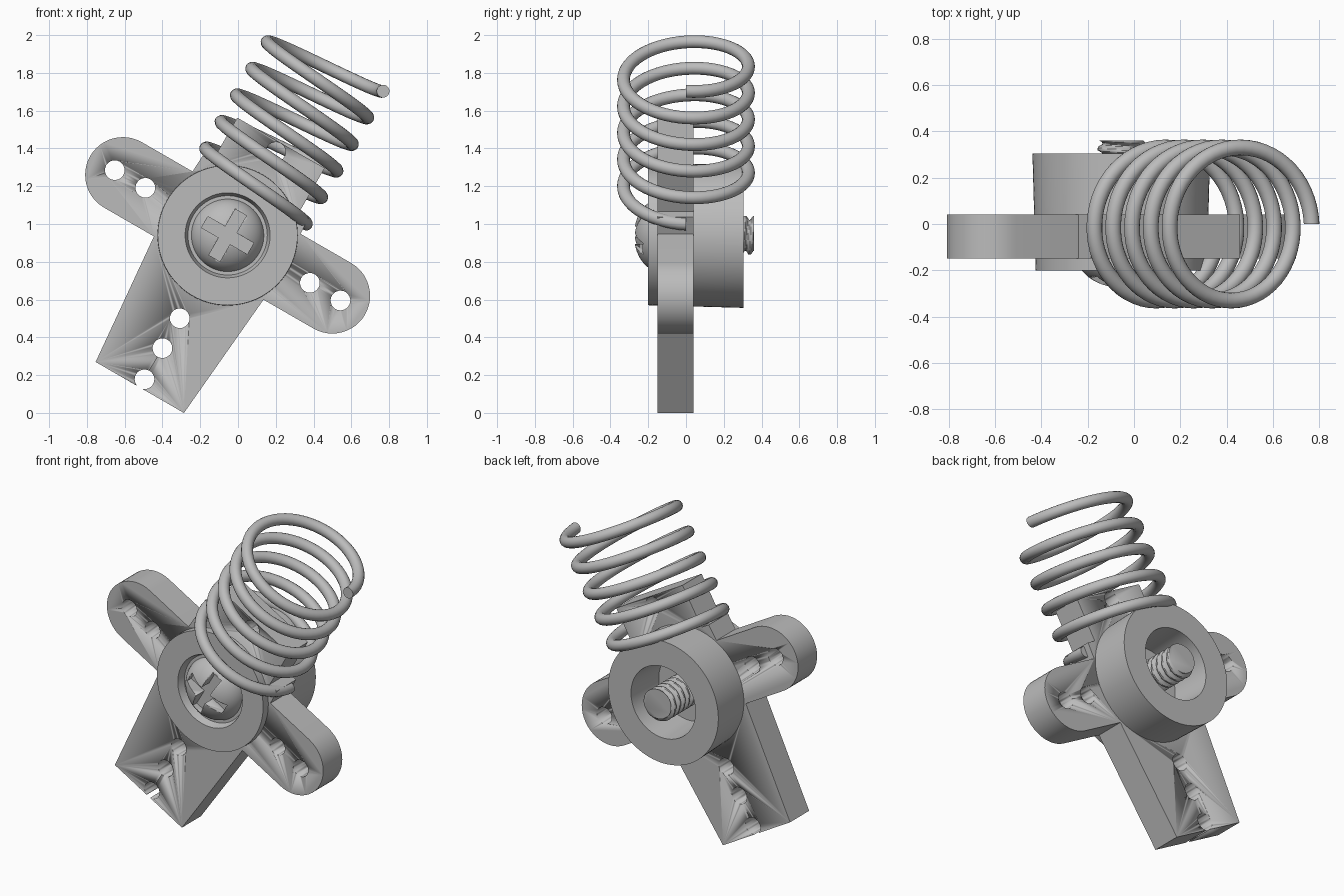
import bpy, bmesh, math
from mathutils import Matrix, Vector

if "Cube" in bpy.data.objects:
    bpy.data.objects.remove(bpy.data.objects["Cube"], do_unlink=True)

GREY = bpy.data.materials.new("plain grey")
GREY.use_nodes = True
GREY.diffuse_color = (0.5, 0.5, 0.5, 1)
GREY.node_tree.nodes["Principled BSDF"].inputs["Base Color"].default_value = (0.5, 0.5, 0.5, 1)

# Everything is built upright around the hub, then leaned over
LEAN = Matrix.Translation((-0.055, 0, 0.94)) @ Matrix.Rotation(math.radians(30), 4, 'Y')


def finish(name, bm, smooth=True):
    bmesh.ops.recalc_face_normals(bm, faces=bm.faces)
    mesh = bpy.data.meshes.new(name)
    bm.to_mesh(mesh)
    bm.free()
    mesh.materials.append(GREY)
    ob = bpy.data.objects.new(name, mesh)
    bpy.context.collection.objects.link(ob)
    ob.matrix_world = LEAN
    if smooth:
        bpy.ops.object.select_all(action='DESELECT')
        ob.select_set(True)
        bpy.context.view_layer.objects.active = ob
        bpy.ops.object.shade_smooth_by_angle(angle=math.radians(35))
    return ob


def lathe(name, profile, steps=72):
    """Spin (radius, y) points about the y axis."""
    bm = bmesh.new()
    verts = [bm.verts.new((r, y, 0)) for r, y in profile]
    edges = [bm.edges.new(pair) for pair in zip(verts, verts[1:])]
    bmesh.ops.spin(bm, geom=verts + edges, cent=(0, 0, 0), axis=(0, 1, 0),
                   angle=math.tau, steps=steps, use_duplicate=False)
    bmesh.ops.remove_doubles(bm, verts=bm.verts, dist=1e-4)
    return finish(name, bm)


def prism(bm, outline, y0, y1):
    """Extrude an (x, z) outline from y0 to y1."""
    face = bm.faces.new([bm.verts.new((x, y0, z)) for x, z in outline])
    ext = bmesh.ops.extrude_face_region(bm, geom=[face])
    moved = [v for v in ext["geom"] if isinstance(v, bmesh.types.BMVert)]
    bmesh.ops.translate(bm, verts=moved, vec=(0, y1 - y0, 0))


def arc(cx, cz, r, start, end, n):
    return [(cx + r * math.cos(start + (end - start) * i / n),
             cz + r * math.sin(start + (end - start) * i / n)) for i in range(n + 1)]


def cut(ob, cutter):
    cutter.hide_render = True
    mod = ob.modifiers.new("cut", 'BOOLEAN')
    mod.object = cutter
    mod.solver = 'EXACT'
    bpy.context.view_layer.update()
    dg = bpy.context.evaluated_depsgraph_get()
    old = ob.data
    ob.data = bpy.data.meshes.new_from_object(ob.evaluated_get(dg))
    ob.modifiers.clear()
    bpy.data.meshes.remove(old)
    bpy.data.objects.remove(cutter, do_unlink=True)


# Four-armed plate with round ends left and right
half = math.pi / 2
outline = arc(0.64, 0, 0.2, -half, half, 24)
outline += [(0.33, 0.2), (0.325, 0.3), (0.267, 0.3), (0.267, 0.565),
            (-0.267, 0.565), (-0.267, 0.3), (-0.325, 0.3), (-0.33, 0.2)]
outline += arc(-0.64, 0, 0.2, half, 3 * half, 24)
outline += [(-0.335, -0.2), (-0.27, -0.93), (0.27, -0.93), (0.335, -0.2)]
bm = bmesh.new()
prism(bm, outline, -0.15, 0.04)
plate = finish("horn_plate", bm)

# Mounting holes
bm = bmesh.new()
holes = [(s * d, 0) for s in (-1, 1) for d in (0.503, 0.69)]
holes += [(0, 0.51), (0, -0.507), (0, -0.69), (0, -0.88)]
for x, z in holes:
    prism(bm, arc(x, z, 0.052, 0, math.tau, 32)[:-1], -0.3, 0.2)
cut(plate, finish("hole_cutter", bm))

# Tapered hub, recessed in front and hollow at the back
lathe("hub", [(0, -0.155), (0.21, -0.155), (0.225, -0.2), (0.37, -0.2),
              (0.384, 0.305), (0.225, 0.305), (0.21, 0.05), (0, 0.05)], 96)

# Domed screw head with a cross slot
dome = [(0.195 * math.cos(a), -0.13 - 0.145 * math.sin(a))
        for a in (half * i / 14 for i in range(15))]
head = lathe("screw_head", [(0, -0.1), (0.195, -0.1)] + dome[:-1] + [(0, -0.275)])
w, l = 0.034, 0.14
cross = [(w, l), (-w, l), (-w, w), (-l, w), (-l, -w), (-w, -w),
         (-w, -l), (w, -l), (w, -w), (l, -w), (l, w), (w, w)]
bm = bmesh.new()
prism(bm, cross, -0.4, -0.19)
cut(head, finish("slot_cutter", bm))

# Threaded shank: the radius follows a wave that climbs as it turns
bm = bmesh.new()
pitch, rows, cols = 0.046, 64, 40
rings = []
for j in range(rows + 1):
    y = 0.03 + 0.33 * j / rows
    ring = []
    for i in range(cols):
        phase = (y / pitch - i / cols) % 1
        r = 0.082 + 0.02 * min(1, max(0, 1.6 - 4 * abs(phase - 0.5)))
        a = math.tau * i / cols
        ring.append(bm.verts.new((r * math.cos(a), y, r * math.sin(a))))
    rings.append(ring)
for lo, hi in zip(rings, rings[1:]):
    for i in range(cols):
        k = (i + 1) % cols
        bm.faces.new((lo[i], lo[k], hi[k], hi[i]))
bm.faces.new(rings[0])
bm.faces.new(rings[-1])
finish("screw_thread", bm)

# Coil spring swept along a helix around the upper arm
bm = bmesh.new()
turns, per, sides, R, wire = 5, 56, 16, 0.331, 0.034
rings = []
for j in range(turns * per + 1):
    t = math.tau * j / per
    out = Vector((math.cos(t), -math.sin(t), 0))
    centre = R * out + Vector((0, 0, 0.26 + 0.1625 * j / per))
    rings.append([bm.verts.new(centre + wire * (math.cos(a) * out + Vector((0, 0, math.sin(a)))))
                  for a in (math.tau * i / sides for i in range(sides))])
for lo, hi in zip(rings, rings[1:]):
    for i in range(sides):
        k = (i + 1) % sides
        bm.faces.new((lo[i], lo[k], hi[k], hi[i]))
bm.faces.new(rings[0])
bm.faces.new(rings[-1])
finish("coil_spring", bm)
